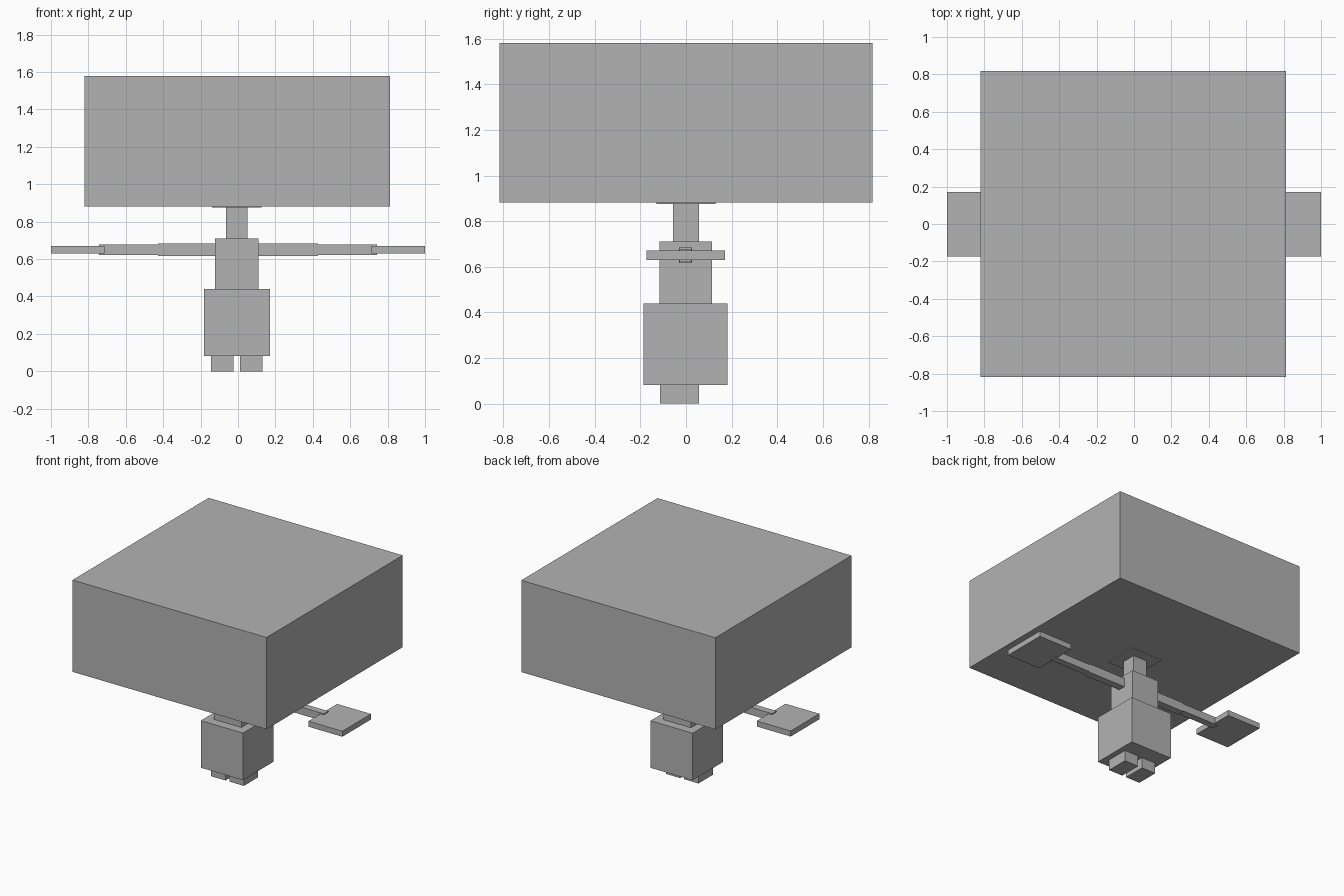
import bpy

if "Cube" in bpy.data.objects:
    bpy.data.objects.remove(bpy.data.objects["Cube"])

grey = bpy.data.materials.new("plain grey")
grey.diffuse_color = (0.45, 0.45, 0.45, 1)
grey.use_nodes = True
grey.node_tree.nodes["Principled BSDF"].inputs["Base Color"].default_value = grey.diffuse_color


def box(name, x, y, z):
    """Flat-faced box from its (low, high) extents on each axis."""
    spans = (x, y, z)
    bpy.ops.mesh.primitive_cube_add(size=1, location=[(a + b) / 2 for a, b in spans])
    ob = bpy.context.object
    ob.name = name
    ob.scale = [b - a for a, b in spans]
    bpy.ops.object.transform_apply(location=False, rotation=False, scale=True)
    ob.data.materials.append(grey)
    return ob


# Oversized head on a thin collar plate and neck
box("head", (-0.82, 0.813), (-0.818, 0.818), (0.882, 1.58))
box("collar_plate", (-0.14, 0.125), (-0.13, 0.13), (0.876, 0.89))
box("neck", (-0.065, 0.05), (-0.056, 0.056), (0.70, 0.88))

# Torso and wide lower body
box("torso", (-0.122, 0.11), (-0.117, 0.115), (0.43, 0.71))
box("lower_body", (-0.183, 0.172), (-0.186, 0.181), (0.082, 0.44))

# Feet
box("left_foot", (-0.145, -0.025), (-0.115, 0.057), (0, 0.085))
box("right_foot", (0.01, 0.13), (-0.115, 0.057), (0, 0.085))

# Outstretched arms with flat hands, mirrored across x
for side, s in (("left", -1), ("right", 1)):
    def span(a, b):
        return tuple(sorted((a * s, b * s)))
    box(side + "_upper_arm", span(0.10, 0.427), (-0.03, 0.027), (0.616, 0.684))
    box(side + "_forearm", span(0.42, 0.742), (-0.028, 0.025), (0.622, 0.679))
    box(side + "_hand", span(0.715, 1.0), (-0.174, 0.17), (0.629, 0.671))
